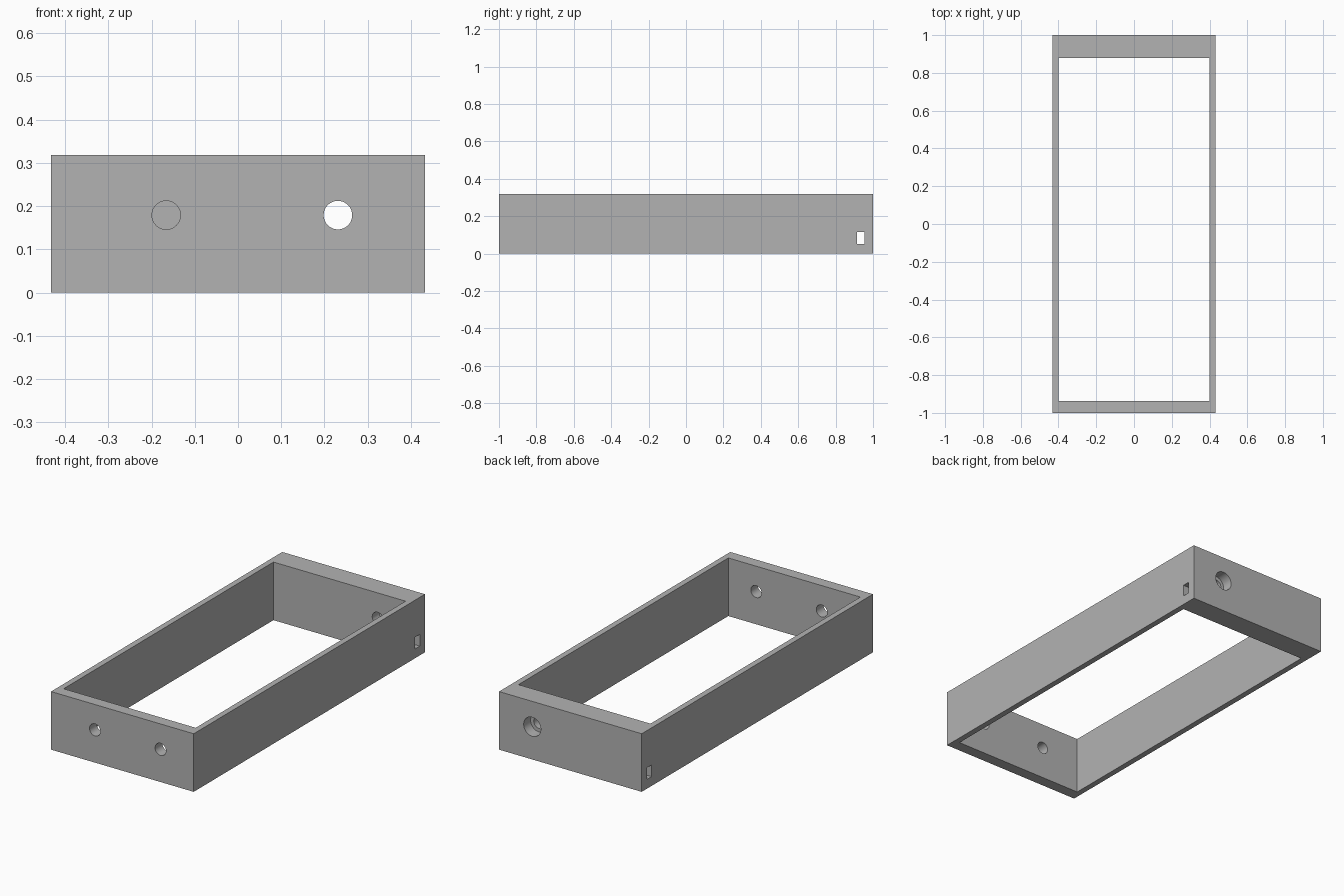
import bpy
import math
from mathutils import Vector

cube = bpy.data.objects.get("Cube")
if cube:
    bpy.data.objects.remove(cube, do_unlink=True)

grey = bpy.data.materials.new("plain grey")
grey.use_nodes = True
colour = (0.45, 0.45, 0.45, 1)
grey.diffuse_color = colour
grey.node_tree.nodes["Principled BSDF"].inputs["Base Color"].default_value = colour


def box(name, low, high):
    low, high = Vector(low), Vector(high)
    bpy.ops.mesh.primitive_cube_add(size=1, location=(low + high) / 2)
    ob = bpy.context.object
    ob.name = name
    ob.scale = high - low
    bpy.ops.object.transform_apply(location=False, rotation=False, scale=True)
    ob.data.materials.append(grey)
    return ob


def bore(name, x, z, radius, y_start, y_end):
    bpy.ops.mesh.primitive_cylinder_add(
        vertices=48, radius=radius, depth=y_end - y_start,
        location=(x, (y_start + y_end) / 2, z), rotation=(math.pi / 2, 0, 0))
    ob = bpy.context.object
    ob.name = name
    ob.data.materials.append(grey)
    return ob


def cut(target, cutter):
    mod = target.modifiers.new(cutter.name, "BOOLEAN")
    mod.operation = "DIFFERENCE"
    mod.solver = "EXACT"
    mod.object = cutter
    bpy.context.view_layer.objects.active = target
    bpy.ops.object.modifier_apply(modifier=mod.name)
    bpy.data.objects.remove(cutter, do_unlink=True)


W, H, HOLE_Z = 0.432, 0.318, 0.179
frame = box("rectangular_frame", (-W, -1, 0), (W, 1, H))

# Open middle, leaving thin sides and a thicker back wall
cut(frame, box("opening", (-0.4, -0.937, -0.1), (0.4, 0.878, H + 0.1)))

# Two round holes in the front wall
for x in (-0.166, 0.231):
    cut(frame, bore("front_hole", x, HOLE_Z, 0.033, -1.1, -0.9))

# Stepped hole in the back wall, wider on the outside
cut(frame, bore("back_hole", 0.231, HOLE_Z, 0.033, 0.8, 1.1))
cut(frame, bore("back_recess", 0.231, HOLE_Z, 0.052, 0.94, 1.1))

# Small slot running sideways through the whole back wall
slot = box("slot", (-0.6, 0.915, 0.051), (0.6, 0.955, 0.115))
cut(frame, slot)

# Smooth bores with crisp edges
bpy.ops.object.select_all(action="DESELECT")
frame.select_set(True)
bpy.context.view_layer.objects.active = frame
bpy.ops.object.shade_smooth_by_angle(angle=math.radians(30))
